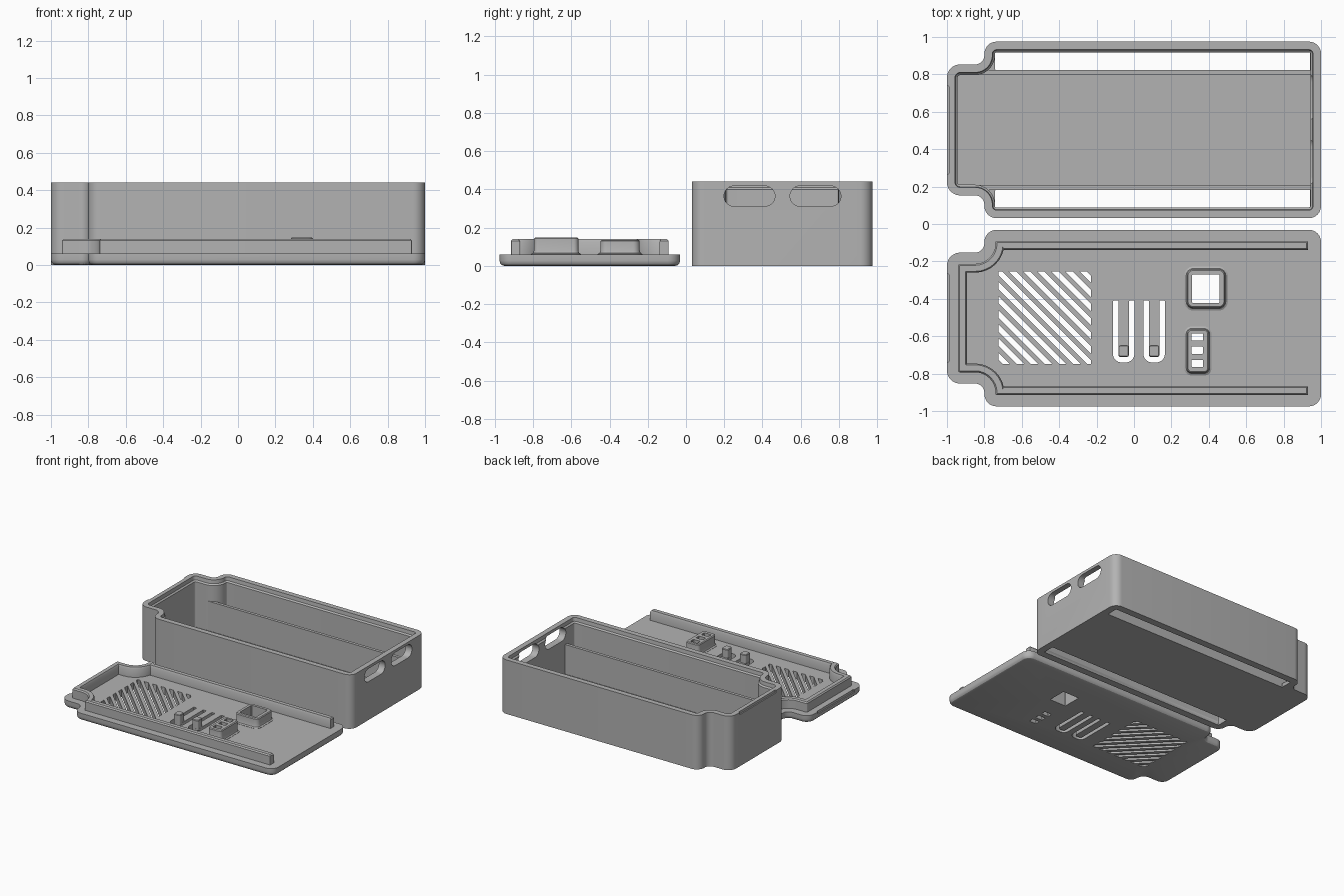
import bpy, bmesh, math
from mathutils import Vector

cube = bpy.data.objects.get("Cube")
if cube:
    bpy.data.objects.remove(cube, do_unlink=True)

grey = bpy.data.materials.new("plain grey")
grey.use_nodes = True
grey.diffuse_color = (0.45, 0.45, 0.45, 1)
grey.node_tree.nodes["Principled BSDF"].inputs["Base Color"].default_value = grey.diffuse_color


def rounded(corners, d=0.0, steps=8):
    """Counter-clockwise axis-aligned outline of (x, y, radius) corners, inset by d."""
    pts, n = [], len(corners)
    for i, (x, y, r) in enumerate(corners):
        p = Vector((x, y))
        a = (Vector(corners[i - 1][:2]) - p).normalized()
        b = (Vector(corners[(i + 1) % n][:2]) - p).normalized()
        side = 1 if a.x * b.y - a.y * b.x < 0 else -1      # convex or concave
        p += (a + b) * d * side
        r = max(r - d * side, 0.003)
        c = p + (a + b) * r
        for k in range(steps + 1):
            t = math.pi / 2 * k / steps
            pts.append(c - b * r * math.cos(t) - a * r * math.sin(t))
    return pts


def rect(x0, x1, y0, y1, r=0.0):
    return [(x0, y0, r), (x1, y0, r), (x1, y1, r), (x0, y1, r)]


def case_outline(yc, right=1.0, r=0.065):
    """Long rectangle with a narrower stepped tongue at the left end."""
    w, t, s = 0.472, 0.35, -0.8
    return [(-1, yc - t, 0.07), (s, yc - t, 0.05), (s, yc - w, r), (right, yc - w, r),
            (right, yc + w, r), (s, yc + w, r), (s, yc + t, 0.05), (-1, yc + t, 0.07)]


def add_loft(bm, corners, sections, steps=8):
    """Solid skinned through (inset, height) sections."""
    rings = [[bm.verts.new((p.x, p.y, z)) for p in rounded(corners, d, steps)]
             for d, z in sections]
    n = len(rings[0])
    for lo, hi in zip(rings, rings[1:]):
        for i in range(n):
            j = (i + 1) % n
            bm.faces.new((lo[i], lo[j], hi[j], hi[i]))
    bm.faces.new(rings[0][::-1])
    bm.faces.new(rings[-1])


def make(name, bm):
    bmesh.ops.recalc_face_normals(bm, faces=bm.faces)
    mesh = bpy.data.meshes.new(name)
    bm.to_mesh(mesh)
    bm.free()
    mesh.materials.append(grey)
    ob = bpy.data.objects.new(name, mesh)
    bpy.context.collection.objects.link(ob)
    return ob


def loft(name, corners, sections, steps=8):
    bm = bmesh.new()
    add_loft(bm, corners, sections, steps)
    return make(name, bm)


def block(bm, x0, x1, y0, y1, z0, z1):
    add_loft(bm, rect(x0, x1, y0, y1), [(0, z0), (0, z1)], 1)


def carve(ob, bm):
    """Subtract the solids in bm from ob."""
    cutter = make("cutter", bm)
    cutter.hide_render = True
    mod = ob.modifiers.new("cut", "BOOLEAN")
    mod.operation, mod.solver, mod.object = "DIFFERENCE", "EXACT", cutter
    graph = bpy.context.evaluated_depsgraph_get()
    mesh = bpy.data.meshes.new_from_object(ob.evaluated_get(graph))
    ob.modifiers.clear()
    ob.data = mesh
    bpy.data.objects.remove(cutter, do_unlink=True)


parts = []

# Case tray: outer wall, stepped rim and floor in one skin
YC = 0.503
tray = loft("case_tray", case_outline(YC),
            [(0, 0), (0, 0.44), (0.043, 0.44), (0.046, 0.41), (0.057, 0.40), (0.057, 0.03)])
bm = bmesh.new()
for s in (-1, 1):                                           # floor slots
    y0, y1 = sorted((YC + s * 0.32, YC + s * 0.414))
    block(bm, -0.742, 0.942, y0, y1, -0.1, 0.1)
block(bm, -1.1, -0.99, YC - 0.235, YC + 0.235, 0.42, 0.6)   # pry notch
carve(tray, bm)

# Oval ports through the right end wall
bm = bmesh.new()
for y in (0.332, 0.677):
    add_loft(bm, rect(-0.418, -0.312, y - 0.133, y + 0.133, 0.0525), [(0, 0.9), (0, 1.1)])
for v in bm.verts:
    v.co = (v.co.z, v.co.y, -v.co.x)
carve(tray, bm)
parts.append(tray)

# Inner partitions beside the slots
for name, s in (("front_partition", -1), ("back_partition", 1)):
    y0, y1 = sorted((YC + s * 0.32, YC + s * 0.295))
    bm = bmesh.new()
    block(bm, -0.85, 0.95, y0, y1, 0.005, 0.27)
    parts.append(make(name, bm))

# Lid plate with softened lower edge
LC = -0.503
lid = loft("lid_plate", case_outline(LC),
           [(0.025, 0), (0.012, 0.004), (0.003, 0.014), (0, 0.028), (0, 0.06)])

# Diagonal vent slots
bm = bmesh.new()
w, pitch, gap = 0.495, 0.0755, 0.039
c = 0.022
while c < 2 * w - 0.01:
    ends = []
    for q in (c, min(c + gap, 2 * w)):
        lo, hi = max(0, q - w), min(q, w)
        ends.append([(lo, hi), (hi, lo)])
    (a0, b0), (a1, b1) = ends
    poly = [a0, b0, b1, a1]
    if c < w < c + gap:
        poly = [a0, b0, (w, 0), b1, a1, (0, w)]
    bottom = [bm.verts.new((x - 0.725, y - 0.748, -0.1)) for x, y in poly]
    face = bm.faces.new(bottom)
    top = bmesh.ops.extrude_face_region(bm, geom=[face])["geom"]
    bmesh.ops.translate(bm, vec=(0, 0, 0.3),
                        verts=[g for g in top if isinstance(g, bmesh.types.BMVert)])
    c += pitch
carve(lid, bm)

# U-shaped cuts that free the two press tabs
bm = bmesh.new()
tabs = (-0.055, 0.108)
t, b, g = -0.41, -0.74, 0.028
for x in tabs:
    x0, x1 = x - 0.057, x + 0.057
    add_loft(bm, [(x0, t, 0), (x0, b, 0.045), (x1, b, 0.045), (x1, t, 0),
                  (x1 - g, t, 0), (x1 - g, b + g, 0.02), (x0 + g, b + g, 0.02), (x0 + g, t, 0)],
             [(0, -0.1), (0, 0.2)])
block(bm, -1.1, -0.99, LC - 0.235, LC + 0.235, 0.04, 0.2)   # pry notch
carve(lid, bm)


# Window openings shared by the lid and the raised bezels
def window_holes():
    bm = bmesh.new()
    block(bm, 0.31, 0.456, -0.422, -0.27, -0.1, 0.3)
    for y in (-0.605, -0.675, -0.745):
        block(bm, 0.308, 0.37, y - 0.019, y + 0.019, -0.1, 0.3)
    return bm


carve(lid, window_holes())
parts.append(lid)
bezels = (("screen_bezel", rect(0.283, 0.487, -0.448, -0.242, 0.035), 0.135),
          ("indicator_bezel", rect(0.283, 0.4, -0.795, -0.563, 0.025), 0.148))
for name, shape, top in bezels:
    ob = loft(name, shape, [(-0.015, 0.055), (-0.015, 0.062), (-0.004, 0.068), (0, 0.08),
                            (0, top - 0.006), (0.006, top)])
    carve(ob, window_holes())
    parts.append(ob)

# Press pins on the tab ends
for i, x in enumerate(tabs):
    parts.append(loft(f"press_pin_{i + 1}", rect(x - 0.028, x + 0.028, -0.711, -0.648, 0.012),
                      [(0, 0.03), (0, 0.125), (0.004, 0.13)]))

# Lid lip: open at the right end
lip = loft("lid_lip", case_outline(LC, 0.99, 0.065),
           [(0.06, 0.055), (0.06, 0.13), (0.068, 0.14)])
bm = bmesh.new()
add_loft(bm, case_outline(LC, 1.3), [(0.107, 0), (0.107, 0.125), (0.098, 0.145)])
carve(lip, bm)
parts.append(lip)

# Smooth the rounded walls, keep hard edges
bpy.ops.object.select_all(action="DESELECT")
for ob in parts:
    ob.select_set(True)
bpy.context.view_layer.objects.active = parts[0]
bpy.ops.object.shade_smooth_by_angle(angle=math.radians(30))
